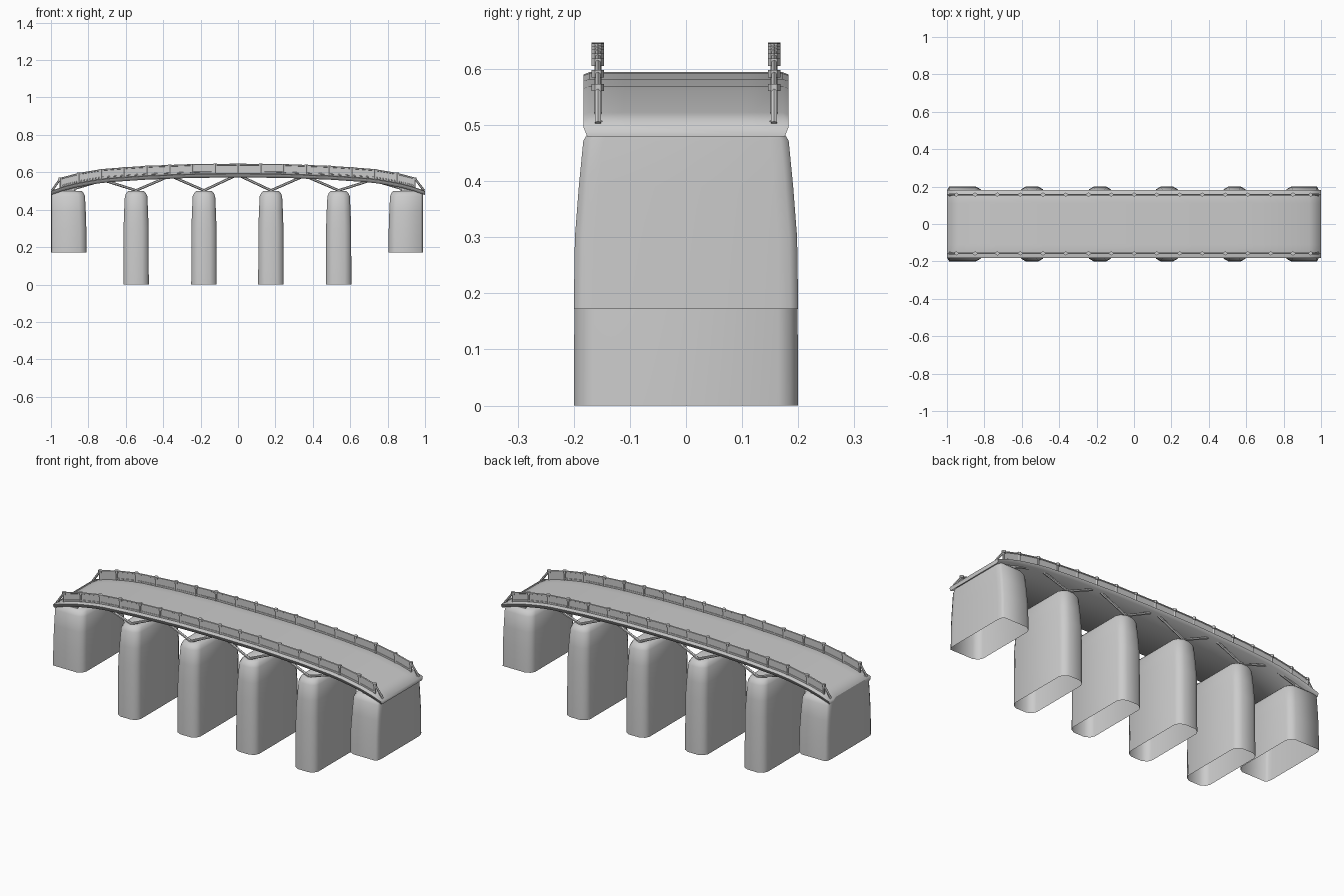
import bpy, bmesh, math
from mathutils import Vector

if "Cube" in bpy.data.objects:
    bpy.data.objects.remove(bpy.data.objects["Cube"])

stone = bpy.data.materials.new("grey")
stone.diffuse_color = (0.6, 0.6, 0.6, 1)
stone.use_nodes = True
stone.node_tree.nodes["Principled BSDF"].inputs["Base Color"].default_value = stone.diffuse_color

# arch of the deck: half profile (|x|, top height)
ARCH = [(0, 0.595), (0.25, 0.593), (0.5, 0.583), (0.72, 0.568), (0.86, 0.544), (0.95, 0.52), (1.0, 0.502)]


def deck_z(x):
    x = abs(x)
    for (a, za), (b, zb) in zip(ARCH, ARCH[1:]):
        if x <= b:
            return za + (zb - za) * (x - a) / (b - a)
    return ARCH[-1][1]


def finish(name, bm, angle=None):
    bmesh.ops.recalc_face_normals(bm, faces=bm.faces)
    me = bpy.data.meshes.new(name)
    bm.to_mesh(me)
    bm.free()
    me.materials.append(stone)
    ob = bpy.data.objects.new(name, me)
    bpy.context.collection.objects.link(ob)
    if angle:
        bpy.ops.object.select_all(action='DESELECT')
        ob.select_set(True)
        bpy.context.view_layer.objects.active = ob
        bpy.ops.object.shade_smooth_by_angle(angle=math.radians(angle))
    return ob


def loft(bm, rings, cap_start, cap_end):
    rows = [[bm.verts.new(p) for p in r] for r in rings]
    n = len(rows[0])
    for a, b in zip(rows, rows[1:]):
        for i in range(n):
            bm.faces.new((a[i], a[(i + 1) % n], b[(i + 1) % n], b[i]))
    if cap_start:
        bm.faces.new(rows[0])
    if cap_end:
        bm.faces.new(rows[-1])


def bar(bm, p, q, r, sides=6):
    """Straight round bar between two points."""
    p, q = Vector(p), Vector(q)
    rot = (q - p).to_track_quat('Z', 'Y')
    ring = [Vector((r * math.cos(t), r * math.sin(t), 0))
            for t in (2 * math.pi * (i + 0.5) / sides for i in range(sides))]
    loft(bm, [[p + rot @ v for v in ring], [q + rot @ v for v in ring]], True, True)


def pier(name, x0, x1, base, in0, in1):
    """Hollow pier, open below; in0/in1 scale the taper of each x side."""
    bm = bmesh.new()
    rings = []
    levels = [(base, 0, 0), (0.3, 0.001, 0.002), (0.39, 0.004, 0.009), (0.472, 0.008, 0.017),
              (0.49, 0.016, 0.028), (0.5, 0.026, 0.04)]
    for z, dx, dy in levels:
        a, b, h = x0 + dx * in0, x1 - dx * in1, 0.2 - dy
        c0, c1 = (0.035 if s else 0.012 for s in (in0, in1))
        rings.append([(x, y, z) for x, y in (
            (a, -h + 0.035), (a + c0 * 0.3, -h + 0.014), (a + c0, -h),
            (b - c1, -h), (b - c1 * 0.3, -h + 0.014), (b, -h + 0.035),
            (b, h - 0.035), (b - c1 * 0.3, h - 0.014), (b - c1, h),
            (a + c0, h), (a + c0 * 0.3, h - 0.014), (a, h - 0.035))])
    loft(bm, rings, False, True)
    finish(name, bm, 60)


# piers: four tall ones in the water, two short wide ones on the banks
PIERS = [-0.545, -0.182, 0.176, 0.538]
for i, x in enumerate(PIERS):
    pier(f"pier_{i + 1}", x - 0.068, x + 0.068, 0, 1, 1)
pier("left_abutment", -1.0, -0.81, 0.172, 0, 1)
pier("right_abutment", 0.805, 0.99, 0.172, 1, 0)

# deck: thin arched slab with softened sides
bm = bmesh.new()
rings = []
N = 32
for i in range(N + 1):
    x = -1 + 2 * i / N
    z = deck_z(x)
    rings.append([(x, y, z + d) for y, d in (
        (-0.176, -0.022), (-0.183, -0.004), (-0.172, 0), (-0.11, 0), (0.11, 0),
        (0.172, 0), (0.183, -0.004), (0.176, -0.022))])
loft(bm, rings, True, True)
bmesh.ops.translate(bm, vec=(0, 0, -0.001), verts=bm.verts)
finish("deck", bm, 80)

# railings, one on each side: posts, knobs, rails, infill and end braces
POSTS = [-0.95, -0.85] + [-0.73 + 0.1217 * i for i in range(13)] + [0.85, 0.945]
HEIGHT = 0.046
for side, name in ((-1, "front"), (1, "back")):
    y = side * 0.157
    posts, rails, panel = bmesh.new(), bmesh.new(), bmesh.new()
    tops = []
    for x in POSTS:
        z = deck_z(x)
        top = Vector((x, y, z + HEIGHT))
        tops.append(top)
        bar(posts, (x, y, z - 0.015), top, 0.006)
        bar(posts, top - Vector((0, 0, 0.007)), top + Vector((0, 0, 0.006)), 0.011)
    for a, b in zip(tops, tops[1:]):
        down = Vector((0, 0, -HEIGHT + 0.007))
        bar(rails, a, b, 0.005)
        bar(rails, a + down, b + down, 0.004)
        drop = Vector((0, 0, -HEIGHT - 0.002))
        loft(panel, [[p + Vector((0, s, 0)) + o for s, o in (
            (-0.002, Vector()), (0.002, Vector()), (0.002, drop), (-0.002, drop))] for p in (a, b)], True, True)
    for top, sx in ((tops[0], -1), (tops[-1], 1)):
        bar(rails, top, (sx * 0.994, y, 0.503), 0.006)
    finish(name + "_posts", posts, 40)
    finish(name + "_rails", rails, 40)
    finish(name + "_infill", panel)

    # slanted struts from pier tops up to the deck
    struts = bmesh.new()
    ys = side * 0.152
    for x in PIERS:
        for d in (-0.17, 0.17):
            bar(struts, (x, ys, 0.503), (x + d, ys, deck_z(x + d) - 0.012), 0.007)
    for sx in (-1, 1):
        bar(struts, (sx * 0.9, ys, 0.505), (sx * 0.72, ys, deck_z(0.72) - 0.01), 0.007)
        bar(struts, (sx * 0.87, ys, 0.505), (sx * 0.985, ys, deck_z(0.985) - 0.006), 0.007)
    finish(name + "_struts", struts, 40)
